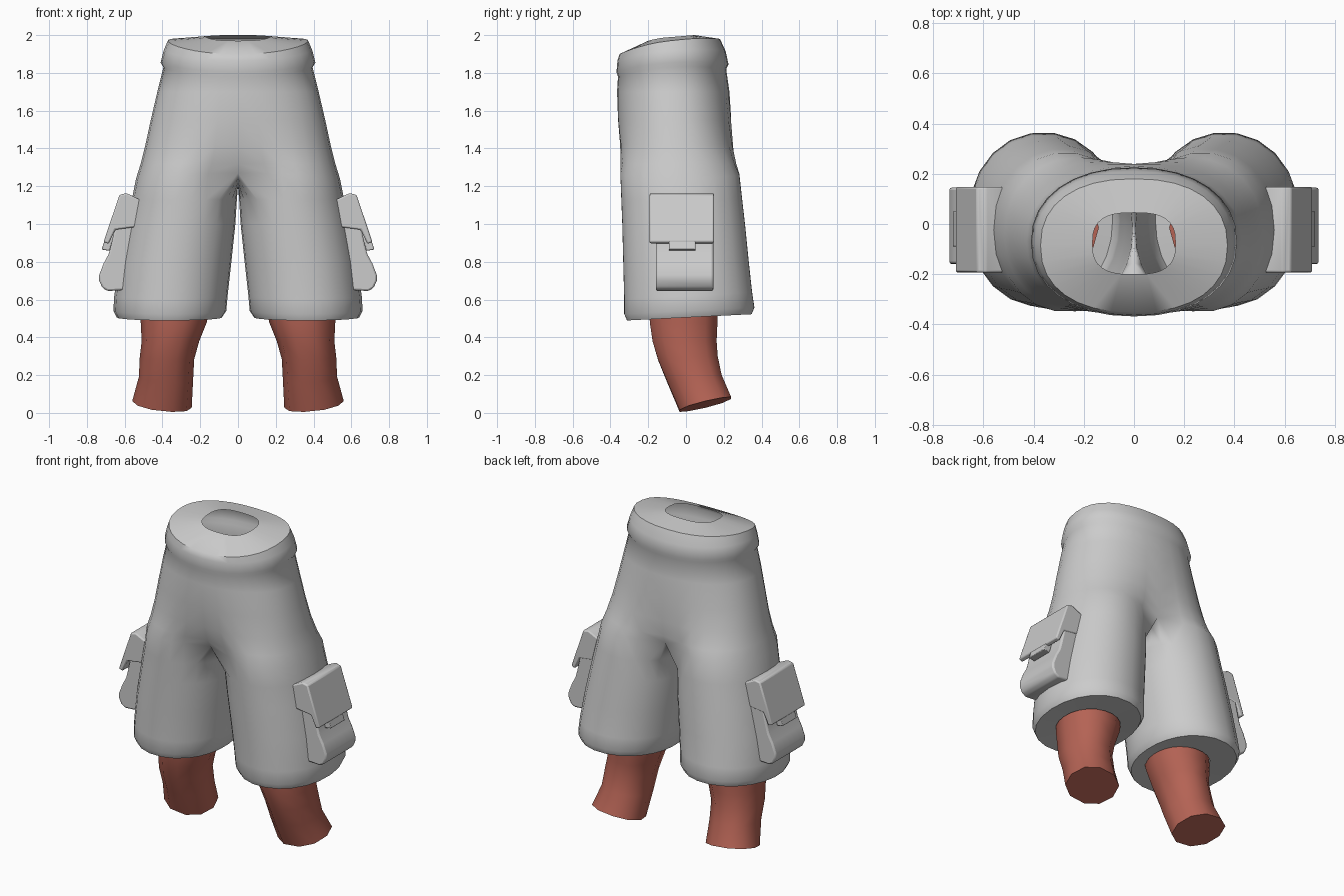
import bpy, bmesh, math

cube = bpy.data.objects.get("Cube")
if cube:
    bpy.data.objects.remove(cube, do_unlink=True)


def material(name, rgb):
    m = bpy.data.materials.new(name)
    m.use_nodes = True
    m.diffuse_color = (*rgb, 1)
    m.node_tree.nodes["Principled BSDF"].inputs["Base Color"].default_value = (*rgb, 1)
    return m


GREY = material("cloth_grey", (0.6, 0.6, 0.6))
RED = material("leg_red", (0.46, 0.125, 0.09))


def finish(bm, name, mat, angle, bevel=0.0):
    """Turn a right-hand half into a mirrored, shaded object."""
    me = bpy.data.meshes.new(name)
    bm.to_mesh(me)
    bm.free()
    me.materials.append(mat)
    ob = bpy.data.objects.new(name, me)
    bpy.context.collection.objects.link(ob)
    if bevel:
        b = ob.modifiers.new("soft_edges", 'BEVEL')
        b.width, b.segments, b.limit_method = bevel, 2, 'ANGLE'
    m = ob.modifiers.new("mirror", 'MIRROR')
    m.use_mirror_merge, m.merge_threshold = True, 0.001
    bpy.ops.object.select_all(action='DESELECT')
    ob.select_set(True)
    bpy.context.view_layer.objects.active = ob
    bpy.ops.object.shade_smooth_by_angle(angle=math.radians(angle))
    return ob


def oval(deg, x0, x1, y0, y1, power=2.0):
    """Point on a superellipse that fills the given box."""
    c, s = math.cos(math.radians(deg)), math.sin(math.radians(deg))
    f = lambda v: math.copysign(abs(v) ** (2 / power), v)
    return ((x0 + x1) / 2 + (x1 - x0) / 2 * f(c),
            (y0 + y1) / 2 + (y1 - y0) / 2 * f(s), s)


def bridge(bm, a, b, closed):
    n = len(a)
    for j in range(n if closed else n - 1):
        k = (j + 1) % n
        bm.faces.new((a[j], b[j], b[k], a[k]))


# ---- Shorts: half torso arcs that split into a closed trouser leg ----
OUT, INN = 17, 7          # points on the outer arc and on the inner thigh

# z, half width, front y, back y, blend towards leg shape, tilt, sag, power
TORSO = [
    (1.99, 0.165, -0.20, 0.045, 0.0, 0.015, 0.005, 2.8),
    (1.97, 0.372, -0.352, 0.18, 0.0, 0.04, 0.03, 2.3),
    (1.92, 0.393, -0.363, 0.21, 0.0, 0.025, 0.03, 2.2),
    (1.855, 0.41, -0.368, 0.225, 0.0, 0.02, 0.03, 2.2),
    (1.83, 0.395, -0.36, 0.213, 0.0, 0.02, 0.03, 2.2),
    (1.70, 0.427, -0.365, 0.23, 0.0, 0.0, 0.0, 2.2),
    (1.55, 0.462, -0.365, 0.245, 0.08, 0.0, 0.0, 2.2),
    (1.42, 0.49, -0.36, 0.26, 0.3, 0.0, 0.0, 2.2),
    (1.32, 0.515, -0.355, 0.275, 0.65, 0.0, 0.0, 2.2),
    (1.24, 0.54, -0.35, 0.285, 1.0, 0.0, -0.03, 2.2),
]
# z, inner x, outer x, front y, back y
LEG = [
    (1.13, 0.006, 0.562, -0.345, 0.30),
    (1.00, 0.014, 0.59, -0.34, 0.315),
    (0.80, 0.035, 0.63, -0.335, 0.335),
    (0.62, 0.055, 0.655, -0.33, 0.353),
    (0.54, 0.062, 0.66, -0.33, 0.365),
    (0.505, 0.085, 0.642, -0.315, 0.35),
    (0.515, 0.16, 0.52, -0.20, 0.18),
]

bm = bmesh.new()
prev = None
for z, w, yf, yb, t, tilt, sag, power in TORSO:
    ring = []
    for j in range(OUT):
        u = j / (OUT - 1)
        ax, ay, s = oval(-90 + 180 * u, -w, w, yf, yb, power)
        bx, by, _ = oval(-130 + 260 * u, 0, w, yf, yb, 2.1)
        x = 0 if j in (0, OUT - 1) else ax + (bx - ax) * t
        ring.append(bm.verts.new((x, ay + (by - ay) * t,
                                  z + tilt * s - sag * s * s)))
    if prev:
        bridge(bm, prev, ring, False)
    prev = ring

# Crotch seam along the middle, completing the top of the trouser leg
first, last = prev[0].co.copy(), prev[-1].co.copy()
for k in range(1, INN + 1):
    u = k / (INN + 1)
    p = last.lerp(first, u)
    prev.append(bm.verts.new((0, p.y, p.z - 0.07 * math.sin(math.pi * u))))

for z, xi, xo, yf, yb in LEG:
    ring = []
    for j in range(OUT + INN):
        deg = -130 + 260 * j / (OUT - 1) if j < OUT \
            else 130 + 100 * (j - OUT + 1) / (INN + 1)
        x, y, _ = oval(deg, xi, xo, yf, yb, 2.1)
        ring.append(bm.verts.new((x, y, z + (0.05 * y if z < 0.7 else 0))))
    bridge(bm, prev, ring, True)
    prev = ring
finish(bm, "shorts", GREY, 50)

# ---- Bare legs: tapered tubes that bend back to a slanted end ----
SHIN = [
    (0.62, 0.14, 0.515, -0.205, 0.175),
    (0.48, 0.165, 0.515, -0.20, 0.175),
    (0.38, 0.205, 0.51, -0.185, 0.17),
    (0.29, 0.232, 0.52, -0.155, 0.175),
    (0.18, 0.238, 0.525, -0.105, 0.195),
    (0.045, 0.245, 0.56, -0.04, 0.245),
]
bm = bmesh.new()
prev = None
for i, (z, xi, xo, yf, yb) in enumerate(SHIN):
    slant = (0, 0, 0, 0.01, 0.02, 0.036)[i]
    ring = []
    for j in range(10):
        x, y, s = oval(36 * j, xi, xo, yf, yb, 2.2)
        c = math.cos(math.radians(36 * j))
        ring.append(bm.verts.new((x, y, z + slant * s + slant * 0.5 * c)))
    if prev:
        bridge(bm, prev, ring, True)
    else:
        bm.faces.new(ring)
    prev = ring
bm.faces.new(prev[::-1])
finish(bm, "bare_legs", RED, 50)


# ---- Cargo pockets: side profiles drawn out from front to back ----
def slab(name, profile, y0, y1, bevel):
    bm = bmesh.new()
    a = [bm.verts.new((x, y0, z)) for x, z in profile]
    b = [bm.verts.new((x, y1, z)) for x, z in profile]
    bridge(bm, a, b, True)
    bm.faces.new(a)
    bm.faces.new(b[::-1])
    bmesh.ops.recalc_face_normals(bm, faces=bm.faces)
    finish(bm, name, GREY, 40, bevel)


slab("pocket_pouch",
     [(0.50, 1.05), (0.635, 1.05), (0.672, 0.89), (0.685, 0.84), (0.712, 0.79),
      (0.735, 0.73), (0.735, 0.70), (0.718, 0.662), (0.69, 0.645),
      (0.61, 0.65), (0.50, 0.70)], -0.16, 0.145, 0.01)
slab("pocket_flap",
     [(0.50, 1.12), (0.59, 1.163), (0.627, 1.155), (0.712, 0.905),
      (0.685, 0.895), (0.65, 0.97), (0.50, 0.99)], -0.193, 0.148, 0.008)
slab("pocket_strap",
     [(0.655, 0.95), (0.695, 0.95), (0.722, 0.865), (0.68, 0.858)],
     -0.09, 0.05, 0.004)
